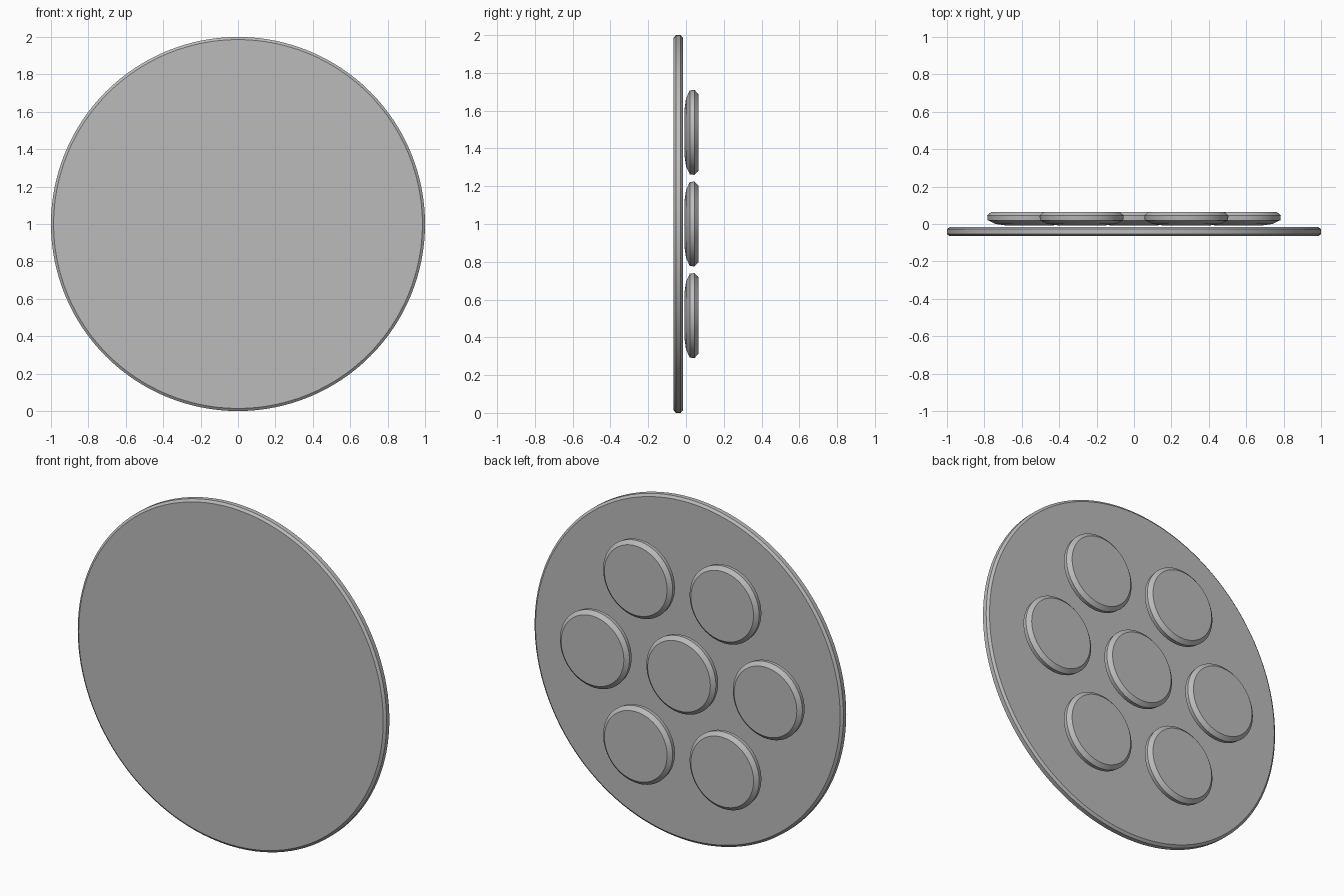
import bpy
import bmesh
from math import sin, cos, pi, radians

cube = bpy.data.objects.get("Cube")
if cube:
    bpy.data.objects.remove(cube, do_unlink=True)

GREY = (0.5, 0.5, 0.5, 1)
grey = bpy.data.materials.new("plain grey")
grey.use_nodes = True
grey.diffuse_color = GREY
grey.node_tree.nodes["Principled BSDF"].inputs["Base Color"].default_value = GREY


def turned_disc(name, profile, segments, x=0, z=1):
    """Closed disc around the y axis from (y, radius) pairs, front to back."""
    bm = bmesh.new()
    rings = []
    for y, r in profile:
        angles = [2 * pi * i / segments for i in range(segments)]
        rings.append([bm.verts.new((r * cos(a), y, r * sin(a))) for a in angles])
    for a, b in zip(rings, rings[1:]):
        for i in range(segments):
            j = (i + 1) % segments
            bm.faces.new((a[i], a[j], b[j], b[i]))
    bm.faces.new(rings[0])
    bm.faces.new(rings[-1])
    bmesh.ops.recalc_face_normals(bm, faces=bm.faces)
    mesh = bpy.data.meshes.new(name)
    bm.to_mesh(mesh)
    bm.free()
    mesh.materials.append(grey)
    obj = bpy.data.objects.new(name, mesh)
    obj.location = (x, 0, z)
    bpy.context.collection.objects.link(obj)
    bpy.ops.object.select_all(action="DESELECT")
    obj.select_set(True)
    bpy.context.view_layer.objects.active = obj
    bpy.ops.object.shade_smooth_by_angle(angle=radians(25))


# Large thin plate with chamfered rim
turned_disc("plate", [(-0.065, 0.986), (-0.054, 1), (-0.028, 1), (-0.017, 0.986)], 128)

# Bevelled pads: one in the middle, six around it
pad = [(-0.007, 0.13), (0, 0.18), (0.02, 0.222), (0.045, 0.225), (0.065, 0.203)]
turned_disc("centre_pad", pad, 64)
for k in range(6):
    a = k * pi / 3
    turned_disc(f"outer_pad_{k + 1}", pad, 64, 0.56 * cos(a), 1 + 0.56 * sin(a))
